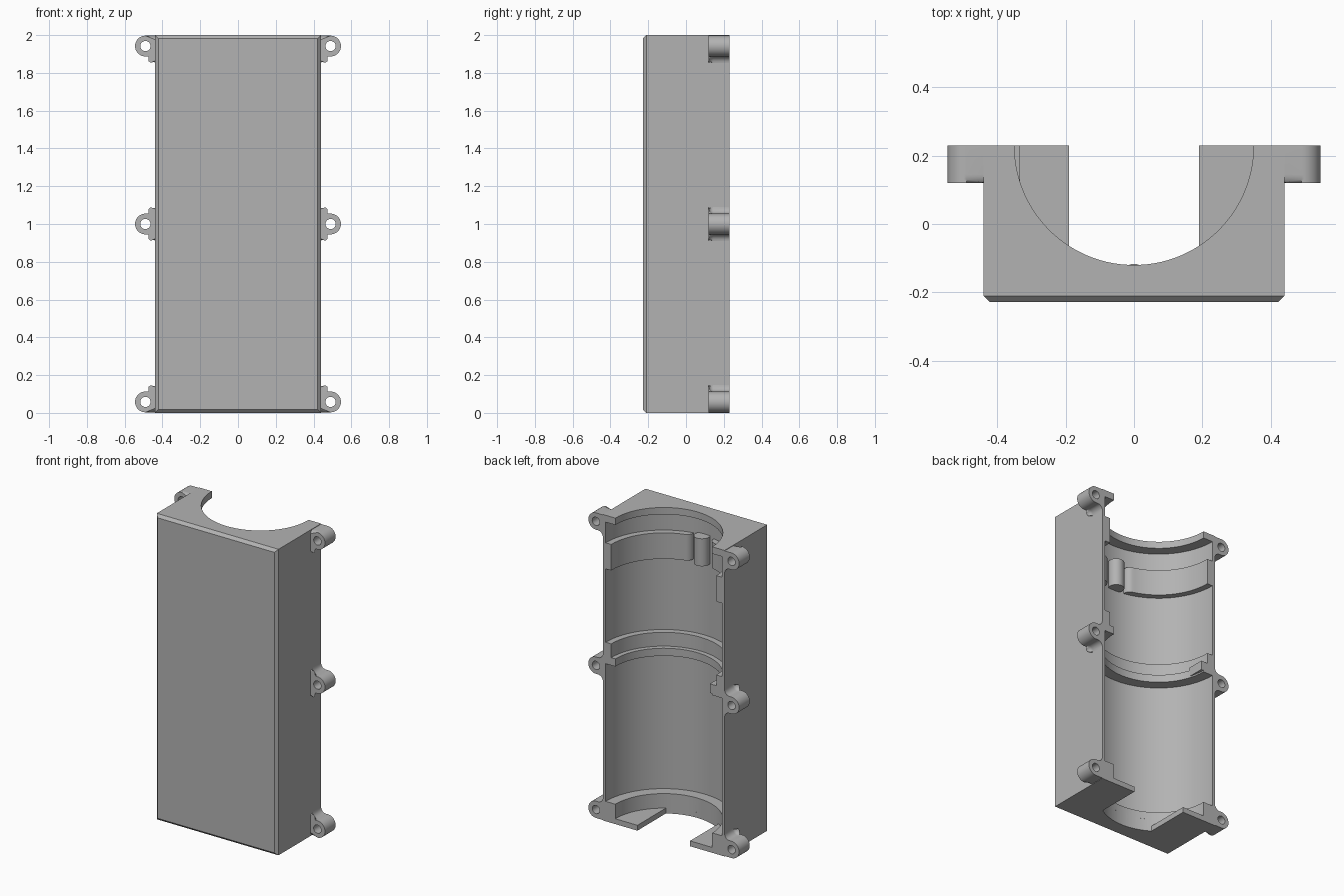
import bpy, bmesh
from math import sin, cos, pi, radians
from mathutils import Vector

cube = bpy.data.objects.get("Cube")
if cube:
    bpy.data.objects.remove(cube, do_unlink=True)

grey = bpy.data.materials.new("plain_grey")
grey.use_nodes = True
grey.diffuse_color = (0.45, 0.45, 0.45, 1)
grey.node_tree.nodes["Principled BSDF"].inputs["Base Color"].default_value = (0.45, 0.45, 0.45, 1)

BACK, FRONT = 0.23, -0.228
HALF = 0.44
BORE, LIP, STEP = 0.42, 0.35, 0.38


def finish(name, bm):
    bmesh.ops.recalc_face_normals(bm, faces=bm.faces[:])
    mesh = bpy.data.meshes.new(name)
    bm.to_mesh(mesh)
    bm.free()
    mesh.materials.append(grey)
    ob = bpy.data.objects.new(name, mesh)
    bpy.context.collection.objects.link(ob)
    return ob


def prism_bm(points, lo, hi, axis="z"):
    """Extrude a flat outline along z (xy points) or y (xz points)."""
    bm = bmesh.new()
    place = (lambda p, h: (p[0], p[1], h)) if axis == "z" else (lambda p, h: (p[0], h, p[1]))
    a = [bm.verts.new(place(p, lo)) for p in points]
    b = [bm.verts.new(place(p, hi)) for p in points]
    bm.faces.new(a)
    bm.faces.new(b)
    n = len(a)
    for i in range(n):
        j = (i + 1) % n
        bm.faces.new((a[i], a[j], b[j], b[i]))
    return bm


def arc(cx, cy, r, start, end, n):
    return [(cx + r * cos(radians(start + (end - start) * i / n)),
             cy + r * sin(radians(start + (end - start) * i / n))) for i in range(n + 1)]


def lathe(name, profile, n=96):
    """Closed solid of revolution about the upright bore axis."""
    bm = bmesh.new()
    rings = [[bm.verts.new((r * cos(2 * pi * (i + 0.5) / n), BACK + r * sin(2 * pi * (i + 0.5) / n), z))
              for i in range(n)] for r, z in profile]
    for low, high in zip(rings, rings[1:]):
        for i in range(n):
            j = (i + 1) % n
            bm.faces.new((low[i], low[j], high[j], high[i]))
    bm.faces.new(rings[0])
    bm.faces.new(rings[-1])
    return finish(name, bm)


def cut(ob, cutter):
    mod = ob.modifiers.new("cut", "BOOLEAN")
    mod.operation, mod.solver, mod.object = "DIFFERENCE", "EXACT", cutter
    bpy.context.view_layer.objects.active = ob
    bpy.ops.object.modifier_apply(modifier=mod.name)
    bpy.data.objects.remove(cutter, do_unlink=True)


def smooth(ob):
    bpy.ops.object.select_all(action="DESELECT")
    ob.select_set(True)
    bpy.context.view_layer.objects.active = ob
    bpy.ops.object.shade_smooth_by_angle(angle=radians(30))


# Housing block with chamfered front border
bm = prism_bm([(-HALF, FRONT), (HALF, FRONT), (HALF, BACK), (-HALF, BACK)], 0, 2)
border = [e for e in bm.edges if all(abs(v.co.y - FRONT) < 1e-5 for v in e.verts)]
bmesh.ops.bevel(bm, geom=border, offset=0.018, segments=1, affect="EDGES")
housing = finish("housing", bm)

# Stepped bore: bottom lip, lower bay, middle ledge, upper bay, top lip
cut(housing, lathe("bore_cutter", [
    (LIP, 0.035), (LIP, 0.13), (BORE, 0.13), (BORE, 1.03), (LIP, 1.03), (LIP, 1.08),
    (STEP, 1.08), (STEP, 1.17), (BORE, 1.17), (BORE, 1.955), (LIP, 1.955), (LIP, 2.1)]))

# Slot through the floor, round at its inner end
slot = arc(0, BACK, LIP, 237, 303, 24) + [(0.19, 0.4), (-0.19, 0.4)]
cut(housing, finish("slot_cutter", prism_bm(slot, -0.1, 0.08)))
smooth(housing)

# Retaining bands in the upper bay, with rounded ends either side of a gap
band = arc(0, BACK, STEP, 0, -74, 32)
for i in range(1, 7):
    t = i / 6 * pi / 2
    band += arc(0, BACK, STEP + 0.04 * (1 - cos(t)), -74 - 6 * sin(t), 0, 1)[:1]
band += arc(0, BACK, 0.425, -80, 0, 32)
for side, label in ((1, "left"), (-1, "right")):
    smooth(finish(label + "_retaining_band", prism_bm([(side * x, y) for x, y in band], 1.65, 1.82)))

# Round post standing in the gap
smooth(finish("locating_post", prism_bm(arc(0, -0.165, 0.048, 0, 350, 35), 1.65, 1.83)))

# Small stop tab on the middle ledge
finish("stop_tab", prism_bm([(-0.333, 0.12), (-0.333, BACK), (-0.425, BACK), (-0.39, 0.12)], 1.04, 1.1))


# Screw ears: rounded outline, filleted into the wall, soft front edge, drilled
def ear(name, side, c, fillet_up, fillet_down):
    def flank(filleted):
        if not filleted:
            return [(0.43, 0.055)]
        return [(0.43, 0.09)] + arc(0.475, 0.09, 0.035, 180, 270, 8)

    pts = flank(fillet_up) + arc(0.49, 0, 0.055, 90, -90, 24)
    pts += [(x, -z) for x, z in reversed(flank(fillet_down))]
    bm = prism_bm([(side * x, c + z) for x, z in pts], 0.12, BACK, "y")
    rim = [e for e in bm.edges if all(abs(v.co.y - 0.12) < 1e-5 for v in e.verts)
           and not all(abs(v.co.x) < 0.431 for v in e.verts)]
    bmesh.ops.bevel(bm, geom=rim, offset=0.025, segments=5, profile=0.5, affect="EDGES")
    ob = finish(name, bm)
    hole = arc(side * 0.49, c, 0.027, 0, 345, 23)
    cut(ob, finish("hole_cutter", prism_bm(hole, 0, 0.4, "y")))
    smooth(ob)


for side, label in ((1, "left"), (-1, "right")):
    ear(label + "_bottom_ear", side, 0.058, True, False)
    ear(label + "_middle_ear", side, 1.0, True, True)
    ear(label + "_top_ear", side, 1.942, False, True)
